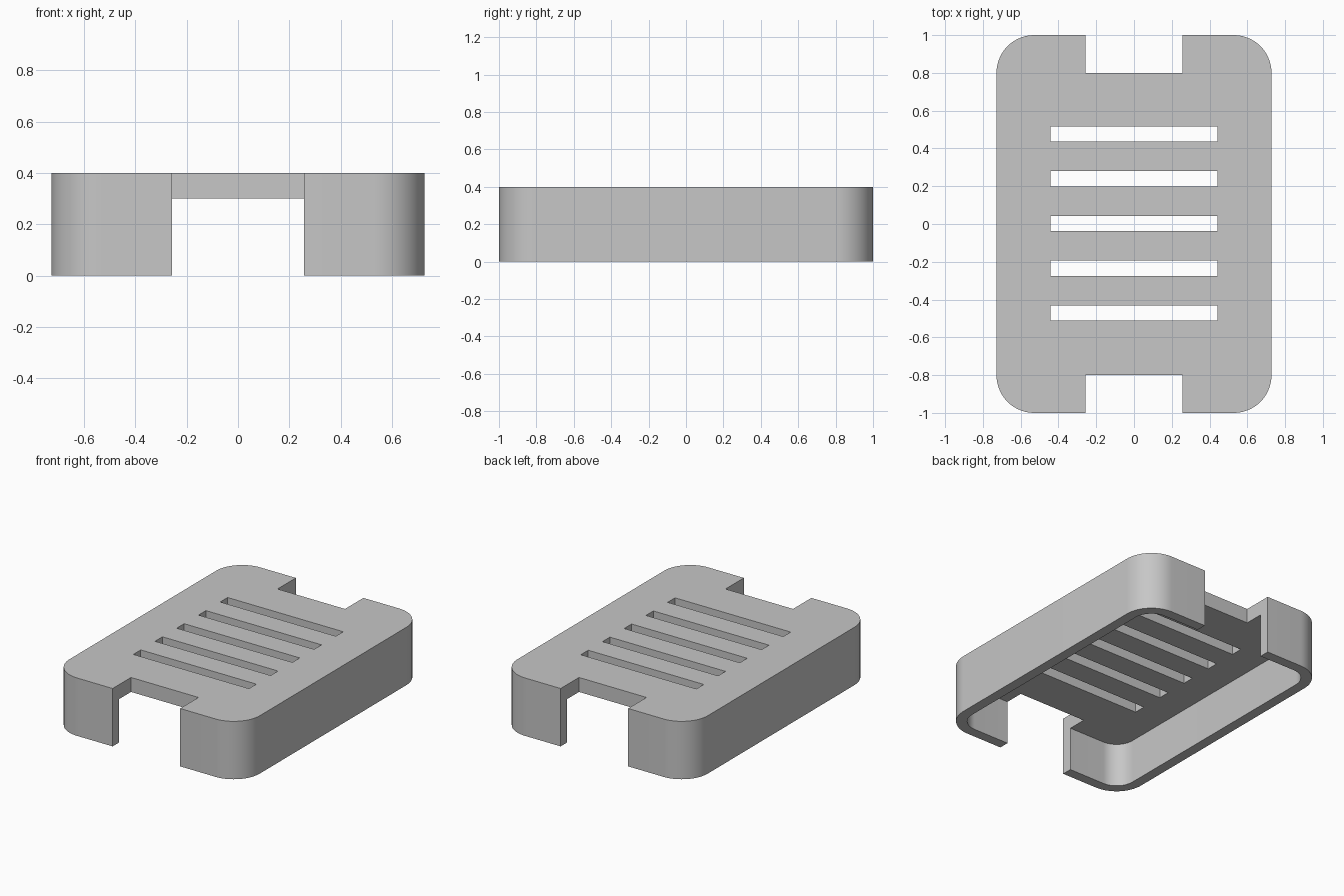
import bpy
import bmesh
from math import cos, sin, pi, radians

cube = bpy.data.objects.get("Cube")
if cube:
    bpy.data.objects.remove(cube, do_unlink=True)

HALF_X, HALF_Y, HEIGHT = 0.728, 1.0, 0.4
RADIUS, WALL, TOP = 0.2, 0.07, 0.1
NOTCH_HALF, NOTCH_DEPTH = 0.258, 0.2
SLOT_HALF, SLOT_WIDTH, SLOT_PITCH = 0.442, 0.081, 0.237

grey = bpy.data.materials.new("plain grey")
grey.use_nodes = True
colour = (0.57, 0.57, 0.57, 1)
grey.diffuse_color = colour
grey.node_tree.nodes["Principled BSDF"].inputs["Base Color"].default_value = colour


def prism(name, hx, hy, z0, z1, radius=0, centre_y=0, steps=16):
    """Upright block, with rounded vertical corners if a radius is given."""
    count = steps if radius else 0
    bm = bmesh.new()
    ring = []
    for i, (sx, sy) in enumerate([(1, 1), (-1, 1), (-1, -1), (1, -1)]):
        for k in range(count + 1):
            a = (i + k / max(count, 1)) * pi / 2
            ring.append(bm.verts.new((sx * (hx - radius) + radius * cos(a),
                                      centre_y + sy * (hy - radius) + radius * sin(a), z0)))
    base = bm.faces.new(ring)
    top = bmesh.ops.extrude_face_region(bm, geom=[base])["geom"]
    bmesh.ops.translate(bm, verts=[v for v in top if isinstance(v, bmesh.types.BMVert)],
                        vec=(0, 0, z1 - z0))
    bmesh.ops.recalc_face_normals(bm, faces=bm.faces)
    mesh = bpy.data.meshes.new(name)
    bm.to_mesh(mesh)
    bm.free()
    mesh.materials.append(grey)
    obj = bpy.data.objects.new(name, mesh)
    bpy.context.collection.objects.link(obj)
    return obj


# Rounded outer block
case = prism("vented_cover", HALF_X, HALF_Y, 0, HEIGHT, RADIUS)

# Hollow underside
cutters = [prism("cavity_cutter", HALF_X - WALL, HALF_Y - WALL, -0.1, HEIGHT - TOP, RADIUS - WALL)]

# End notches, front and back
for side in (-1, 1):
    cutters.append(prism("notch_cutter", NOTCH_HALF, NOTCH_DEPTH, -0.2, HEIGHT + 0.1,
                         centre_y=side * HALF_Y))

# Row of vent slots
for i in range(-2, 3):
    cutters.append(prism("slot_cutter", SLOT_HALF, SLOT_WIDTH / 2, 0.2, HEIGHT + 0.2,
                         centre_y=i * SLOT_PITCH + 0.003))

for cutter in cutters:
    cutter.hide_render = True
    mod = case.modifiers.new("cut", "BOOLEAN")
    mod.operation = "DIFFERENCE"
    mod.solver = "EXACT"
    mod.object = cutter

# Apply the cuts and drop the cutters
bpy.ops.object.select_all(action="DESELECT")
bpy.context.view_layer.objects.active = case
case.select_set(True)
for mod in list(case.modifiers):
    bpy.ops.object.modifier_apply(modifier=mod.name)
for cutter in cutters:
    bpy.data.objects.remove(cutter, do_unlink=True)

# Smooth corners, sharp edges
bpy.ops.object.shade_smooth_by_angle(angle=radians(30))
